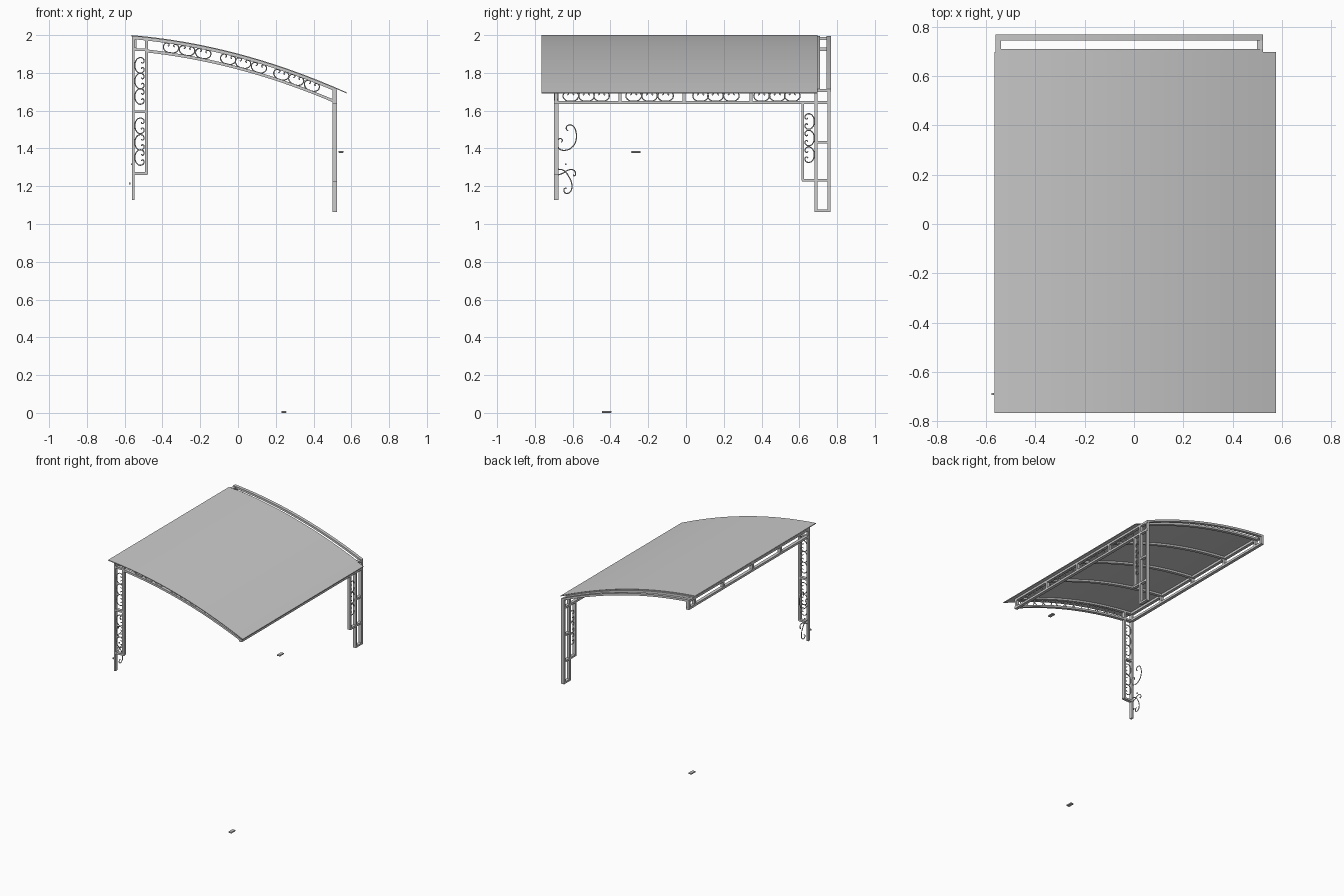
import bpy, bmesh, math
from mathutils import Matrix, Vector

if "Cube" in bpy.data.objects:
    bpy.data.objects.remove(bpy.data.objects["Cube"])

X0, X1 = -0.565, 0.575


def roof_z(x):
    # shallow sloping arch that carries roof and ribs
    t = (x - X0) / (X1 - X0)
    return 2.0 - 0.303 * t + 4 * 0.052 * t * (1 - t)


def link(name, bm):
    bmesh.ops.recalc_face_normals(bm, faces=bm.faces)
    me = bpy.data.meshes.new(name)
    bm.to_mesh(me)
    bm.free()
    ob = bpy.data.objects.new(name, me)
    bpy.context.collection.objects.link(ob)
    return ob


def bars(name, boxes):
    # one object from boxes given as (x0, x1, y0, y1, z0, z1)
    bm = bmesh.new()
    for a, b, c, d, e, f in boxes:
        m = Matrix.Translation(((a + b) / 2, (c + d) / 2, (e + f) / 2)) @ \
            Matrix.Diagonal((b - a, d - c, f - e, 1))
        bmesh.ops.create_cube(bm, size=1, matrix=m)
    return link(name, bm)


def arch(name, x0, x1, y0, y1, drop, thick, n=20):
    # bar or sheet following the roof arch
    bm = bmesh.new()
    xs = [x0 + (x1 - x0) * i / n for i in range(n + 1)]
    rings = []
    for x in xs:
        z = roof_z(x) - drop
        rings.append([bm.verts.new(p) for p in
                      ((x, y0, z), (x, y1, z), (x, y1, z - thick), (x, y0, z - thick))])
    for a, b in zip(rings, rings[1:]):
        for k in range(4):
            bm.faces.new((a[k], a[(k + 1) % 4], b[(k + 1) % 4], b[k]))
    bm.faces.new(rings[0])
    bm.faces.new(rings[-1][::-1])
    return link(name, bm)


def wire(name, pts, radius):
    # smooth bent wire through 2D points, returned as a mesh
    cu = bpy.data.curves.new(name, 'CURVE')
    cu.dimensions = '3D'
    cu.bevel_depth = radius
    cu.bevel_resolution = 1
    cu.resolution_u = 5
    cu.use_fill_caps = True
    sp = cu.splines.new('BEZIER')
    sp.bezier_points.add(len(pts) - 1)
    for bp, (u, v) in zip(sp.bezier_points, pts):
        bp.co = (u, v, 0)
        bp.handle_left_type = bp.handle_right_type = 'AUTO'
    tmp = bpy.data.objects.new(name, cu)
    bpy.context.collection.objects.link(tmp)
    dg = bpy.context.evaluated_depsgraph_get()
    me = bpy.data.meshes.new_from_object(tmp.evaluated_get(dg))
    bpy.data.objects.remove(tmp)
    for p in me.polygons:
        p.use_smooth = True
    me.name = name
    return me


def place(name, me, pos, u, v):
    u, v = Vector(u).normalized(), Vector(v).normalized()
    m = Matrix((u, v, u.cross(v))).transposed().to_4x4()
    m.translation = pos
    ob = bpy.data.objects.new(name, me)
    ob.matrix_world = m
    bpy.context.collection.objects.link(ob)


# Roof sheet and ribs
arch("roof_sheet", X0, X1, -0.765, 0.697, 0, 0.006)
RX = 0.523
for i, y in enumerate((-0.688, -0.35, -0.01, 0.345, 0.698, 0.755)):
    arch(f"roof_rib_{i}", X0 + 0.003, RX, y - 0.012, y + 0.012, 0.005, 0.016)
arch("front_arch_lower_chord", -0.48, RX, -0.70, -0.676, 0.068, 0.016)

# Left side beam: two rails and uprights
LX = (-0.562, -0.538)
left = [(*LX, -0.70, 0.767, 1.973, 1.99), (*LX, -0.70, 0.767, 1.917, 1.934)]
for y in (-0.35, -0.01, 0.345, 0.69, 0.758):
    left.append((*LX, y - 0.008, y + 0.008, 1.934, 1.973))
bars("left_beam", left)

# Right side beam
RXS = (0.499, RX)
right = [(*RXS, -0.70, 0.765, 1.698, 1.714), (*RXS, -0.70, 0.765, 1.635, 1.651)]
for y in (-0.688, -0.35, -0.01, 0.345):
    right.append((*RXS, y - 0.008, y + 0.008, 1.65, 1.70))
bars("right_beam", right)

# Front left column
CY = (-0.70, -0.676)
col = [(-0.562, -0.547, *CY, 1.127, 1.99), (-0.492, -0.477, *CY, 1.265, 1.985)]
for z in (1.267, 1.595, 1.922):
    col.append((-0.55, -0.48, *CY, z - 0.007, z + 0.007))
bars("front_left_column", col)

# Back right column
col = [(*RXS, 0.611, 0.626, 1.23, 1.64), (*RXS, 0.68, 0.696, 1.063, 1.712),
       (*RXS, 0.748, 0.764, 1.063, 1.712)]
for z, y in ((1.07, 0.69), (1.232, 0.615), (1.432, 0.69)):
    col.append((*RXS, y, 0.756, z - 0.007, z + 0.007))
bars("back_right_column", col)

# C-scroll ornament, shared by every infill panel
half = [(-0.018, 0.007), (-0.012, 0.014), (-0.018, 0.022), (-0.031, 0.021),
        (-0.041, 0.004), (-0.030, -0.017)]
scroll = wire("scroll", half + [(0, -0.025)] + [(-u, v) for u, v in half[::-1]], 0.003)

for i, x in enumerate((-0.355, -0.27, -0.185, -0.053, 0.026, 0.11, 0.228, 0.307, 0.39)):
    s = (roof_z(x + 0.01) - roof_z(x - 0.01)) / 0.02
    place(f"front_arch_scroll_{i}", scroll, (x, -0.688, roof_z(x) - 0.044), (1, 0, s), (-s, 0, 1))
for i, y in enumerate((-0.61, -0.527, -0.447, -0.277, -0.193, -0.108,
                       0.077, 0.156, 0.24, 0.40, 0.484, 0.563)):
    place(f"right_beam_scroll_{i}", scroll, (0.511, y, 1.675), (0, 1, 0), (0, 0, 1))
for i, z in enumerate((1.84, 1.757, 1.675, 1.52, 1.432, 1.352)):
    place(f"front_column_scroll_{i}", scroll, (-0.52, -0.688, z), (0, 0, 1), (1, 0, 0))
for i, z in enumerate((1.543, 1.455, 1.367)):
    place(f"back_column_scroll_{i}", scroll, (0.511, 0.653, z), (0, 0, 1), (0, -1, 0))

# Loose bracket scrolls beside the front left column (points are y, z)
big = [(-0.625, 1.492), (-0.634, 1.505), (-0.624, 1.523), (-0.60, 1.52), (-0.582, 1.485),
       (-0.582, 1.445), (-0.60, 1.41), (-0.64, 1.39), (-0.672, 1.40), (-0.68, 1.43),
       (-0.668, 1.453), (-0.655, 1.445), (-0.66, 1.432)]
upper = [(-0.598, 1.262), (-0.592, 1.255), (-0.585, 1.27), (-0.60, 1.288), (-0.625, 1.285),
         (-0.65, 1.27), (-0.676, 1.26)]
lower = [(-0.676, 1.29), (-0.65, 1.285), (-0.62, 1.25), (-0.604, 1.20), (-0.615, 1.168),
         (-0.64, 1.165), (-0.645, 1.185), (-0.632, 1.192)]
for n, pts in (("large", big), ("upper", upper), ("lower", lower)):
    place(f"bracket_scroll_{n}", wire(n, pts, 0.003), (-0.555, 0, 0), (0, 1, 0), (0, 0, 1))

# Small studs and loose clips
bars("column_studs", [(-0.578, -0.568, -0.694, -0.684, 1.21, 1.22),
                      (-0.566, -0.558, -0.64, -0.632, 1.312, 1.32)])
for n, (x, y, z) in (("upper", (0.545, -0.265, 1.382)), ("ground", (0.243, -0.42, 0.005))):
    clip = bars(f"loose_clip_{n}", [(x - 0.013, x + 0.013, y - 0.025, y + 0.025, z - 0.005, z + 0.005)])
    bv = clip.modifiers.new("Bevel", 'BEVEL')
    bv.width = 0.002
